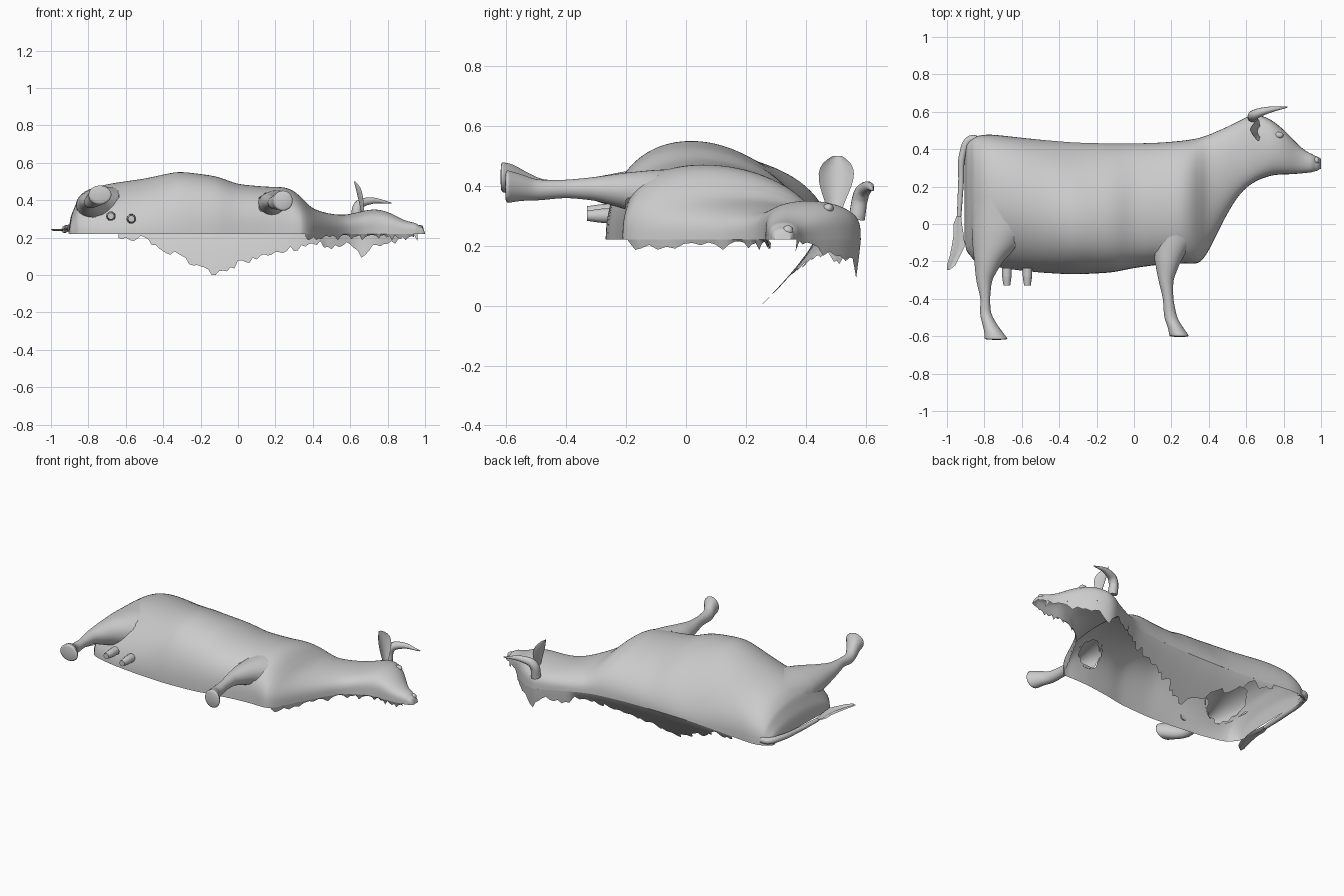
import bpy, bmesh, math, random
from mathutils import Vector

random.seed(4)
cube = bpy.data.objects.get("Cube")
if cube:
    bpy.data.objects.remove(cube)

hide = bpy.data.materials.new("pale_grey")
hide.use_nodes = True
grey = (0.6, 0.6, 0.6, 1)
hide.diffuse_color = grey
hide.node_tree.nodes["Principled BSDF"].inputs["Base Color"].default_value = grey


def finish(obj, levels=0):
    obj.data.materials.append(hide)
    for poly in obj.data.polygons:
        poly.use_smooth = True
    if levels:
        mod = obj.modifiers.new("smooth", "SUBSURF")
        mod.levels = mod.render_levels = levels
    return obj


def loft(name, rows, closed=False, cap=False, facing=None, levels=0, drop=None):
    """Skin a list of equal-length point rows, leaving out dropped faces."""
    bm = bmesh.new()
    rings = [[bm.verts.new(p) for p in row] for row in rows]
    count = len(rings[0])
    for a, b in zip(rings, rings[1:]):
        for i in range(count if closed else count - 1):
            j = (i + 1) % count
            bm.faces.new((a[i], a[j], b[j], b[i]))
    if cap:
        bm.faces.new(rings[0])
    bmesh.ops.recalc_face_normals(bm, faces=bm.faces)
    if facing:
        total = sum(f.normal.dot(Vector(facing)) * f.calc_area() for f in bm.faces)
        if total < 0:
            bmesh.ops.reverse_faces(bm, faces=bm.faces)
    if drop:
        hidden = [f for f in bm.faces if drop(f.calc_center_median())]
        bmesh.ops.delete(bm, geom=hidden, context="FACES")
    mesh = bpy.data.meshes.new(name)
    bm.to_mesh(mesh)
    bm.free()
    obj = bpy.data.objects.new(name, mesh)
    bpy.context.collection.objects.link(obj)
    return finish(obj, levels)


def sample(table, x):
    """Linear lookup of every column of a table sorted by its first column."""
    x = min(max(x, table[0][0]), table[-1][0])
    for a, b in zip(table, table[1:]):
        if x <= b[0]:
            k = (x - a[0]) / (b[0] - a[0])
            return [p + k * (q - p) for p, q in zip(a[1:], b[1:])]


def soft_sample(table, x, reach):
    """Lookup averaged over a short stretch, to round off the kinks."""
    reach = max(0, min(reach, x - table[0][0], table[-1][0] - x))
    picks = [sample(table, x + reach * k / 2) for k in range(-2, 3)]
    return [sum(column) / len(picks) for column in zip(*picks)]


def tube(name, path, radii):
    """Tapered round strand through the path points."""
    curve = bpy.data.curves.new(name, "CURVE")
    curve.dimensions = "3D"
    curve.bevel_depth = 1
    curve.bevel_resolution = 3
    curve.use_fill_caps = True
    spline = curve.splines.new("BEZIER")
    spline.bezier_points.add(len(path) - 1)
    for point, co, radius in zip(spline.bezier_points, path, radii):
        point.co = co
        point.radius = radius
        point.handle_left_type = point.handle_right_type = "AUTO"
    obj = bpy.data.objects.new(name, curve)
    bpy.context.collection.objects.link(obj)
    curve.materials.append(hide)


def ball(name, location, scale):
    bpy.ops.mesh.primitive_uv_sphere_add(segments=16, ring_count=10, location=location)
    obj = bpy.context.object
    obj.name = name
    obj.scale = scale
    finish(obj)


# Body outline: x, belly y, back y, crest z
BASE = 0.22
sections = [
    (-.905, -.1, .42, .24), (-.89, -.17, .45, .35), (-.85, -.2, .47, .42),
    (-.78, -.22, .48, .465), (-.68, -.24, .47, .49), (-.5, -.26, .45, .515),
    (-.32, -.27, .435, .555), (-.12, -.26, .43, .53), (0, -.235, .43, .485),
    (.15, -.215, .435, .472), (.26, -.21, .445, .47), (.33, -.215, .455, .43),
    (.37, -.2, .465, .375), (.42, -.1, .485, .345), (.5, .06, .52, .325),
    (.57, .17, .555, .32), (.64, .225, .59, .335), (.7, .25, .575, .35),
    (.76, .265, .54, .35), (.82, .265, .485, .33), (.89, .27, .41, .29),
    (.94, .275, .375, .28), (.98, .28, .365, .27), (1, .3, .345, .23)]
# Roundness along the body: x, crest position, belly power, back power
roundness = [(-.9, .5, .75, .75), (-.7, .52, 1.15, .8), (-.55, .48, 1.15, .95),
             (-.32, .4, 1.2, 1.3), (0, .4, .9, 1), (.26, .42, .8, .85),
             (.5, .5, .7, .7), (.65, .5, .5, .5), (.85, .5, .5, .5), (1, .5, .6, .6)]


def height(x, t):
    peak, belly, back = soft_sample(roundness, x, .06)
    crest = soft_sample(sections, x, .03)[2]
    skew = math.log(.5) / math.log(math.acos(1 - 2 * peak) / math.pi)
    s = t ** skew
    lift = max(0, math.sin(math.pi * s)) ** (belly if s < .5 else back)
    return BASE + (crest - BASE) * lift


def under_hide(p):
    """True where a point lies beneath the body surface."""
    low, high, crest = soft_sample(sections, p.x, .03)
    if not low < p.y < high:
        return False
    t = math.acos(1 - 2 * (p.y - low) / (high - low)) / math.pi
    return p.z < height(p.x, t) - .004


# Legs: y, x range, z range
legs = {
    "hind_leg": [
        (-.62, -.8, -.67, .38, .48), (-.58, -.8, -.7, .37, .475),
        (-.54, -.81, -.73, .36, .45), (-.48, -.825, -.765, .355, .42),
        (-.4, -.82, -.77, .365, .42), (-.3, -.845, -.76, .35, .43),
        (-.2, -.855, -.7, .31, .45), (-.12, -.865, -.62, .28, .465),
        (-.03, -.87, -.56, .27, .475), (.14, -.86, -.58, .26, .475)],
    "front_leg": [
        (-.605, .19, .3, .34, .455), (-.55, .18, .26, .35, .44),
        (-.5, .16, .23, .35, .42), (-.4, .155, .21, .36, .42),
        (-.3, .13, .21, .35, .43), (-.2, .11, .25, .32, .445),
        (-.1, .1, .31, .28, .455), (.06, .11, .34, .26, .46)]}


def inside_leg(p):
    for rows in legs.values():
        left, right, low, high = sample(rows, p.y)
        u = (2 * p.x - left - right) / (right - left)
        v = (2 * p.z - low - high) / (high - low)
        if p.y < rows[-1][0] and u * u + v * v < .75:
            return True
    return False


for name, rows in legs.items():
    stations = [rows[0][0]]
    for a, b in zip(rows, rows[1:]):
        stations += [a[0] + (b[0] - a[0]) * k / 4 for k in range(1, 5)]
    rings = []
    for y in stations:
        left, right, low, high = soft_sample(rows, y, .02)
        rings.append([((left + right) / 2 + (right - left) / 2 * math.cos(a), y,
                       (low + high) / 2 + (high - low) / 2 * math.sin(a))
                      for a in (math.tau * i / 20 for i in range(20))])
    loft(name, rings, closed=True, cap=True, levels=1, drop=under_hide)

# Body, neck and head: one open half shell
STEPS = 32
arches = []
for a, b in zip(sections, sections[1:]):
    for k in range(4):
        x = a[0] + (b[0] - a[0]) * k / 4
        low, high, crest = soft_sample(sections, x, .03)
        arches.append([(x, low + (high - low) * (1 - math.cos(math.pi * i / STEPS)) / 2,
                        height(x, i / STEPS)) for i in range(STEPS + 1)])
arches.append([(1, p[1], BASE) for p in arches[-1]])
loft("body_shell", arches, facing=(0, 0, 1), levels=1, drop=inside_leg)

# Ragged skin hanging past the spine and the top of the head
hem = [(-.64, .21), (-.5, .19), (-.4, .14), (-.3, .09), (-.13, 0), (0, .06),
       (.1, .08), (.2, .12), (.4, .17), (.5, .15), (.6, .17), (.65, .1),
       (.7, .14), (.8, .18), (.96, .2)]
columns = []
COUNT = 80
for i in range(COUNT + 1):
    x = -.64 + 1.6 * i / COUNT
    top = soft_sample(sections, x, .03)[1]
    low = max(0, sample(hem, x)[0] + random.uniform(-.02, .02))
    if abs(x + .13) < .011:
        low = 0
    curl = .18 if x < .45 else .03
    columns.append([(x, top - curl * (1 - z / BASE) ** 1.2, z)
                    for z in (BASE + (low - BASE) * k / 5 for k in range(6))])
loft("spine_flap", columns, facing=(0, 1, 0))

# Ragged skin along the brisket and throat
columns = []
for i in range(41):
    x = .36 + .58 * i / 40
    y = soft_sample(sections, x, .03)[0]
    columns.append([(x, y, BASE), (x, y + .01, BASE - random.uniform(.005, .035))])
loft("throat_flap", columns, facing=(0, -1, 0))

# Teats
for number, (x, z) in enumerate([(-.68, .315), (-.57, .3)]):
    tube(f"teat_{number + 1}", [(x, -.235, z), (x, -.28, z), (x, -.33, z)],
         [.026, .025, .018])

# Tail and its flat ragged tuft
tube("tail", [(-.84, .455, .25), (-.88, .45, .25), (-.915, .38, .25),
              (-.925, .22, .24), (-.935, .04, .24)], [.02, .02, .018, .015, .012])
rows = []
for y, left, right in [(.05, -.945, -.925), (0, -.965, -.92), (-.06, -.965, -.91),
                       (-.12, -.975, -.905), (-.17, -.985, -.93),
                       (-.22, -1, -.955), (-.245, -1, -.985)]:
    rows.append([(left + (right - left) * k / 4, y, .24 + .005 * math.sin(k * 2))
                 for k in range(5)])
loft("tail_tuft", rows, facing=(0, 0, 1))

# Cupped ear standing out from the head
rows = []
for t, half in [(0, .025), (.2, .032), (.45, .054), (.7, .062), (.88, .05), (1, .015)]:
    rows.append([(.665 - .045 * t + .5 * half * s * s, .495 + .01 * t + half * s,
                  .31 + .19 * t) for s in (k / 4 for k in range(-4, 5))])
loft("ear", rows, facing=(1, 0, 0), levels=1)

# Horn, eye and nostril
tube("horn", [(.635, .57, .29), (.645, .585, .37), (.7, .605, .395), (.82, .625, .385)],
     [.028, .027, .02, .003])
ball("eye", (.775, .475, .325), (.024, .018, .016))
ball("nostril", (.975, .34, .25), (.016, .018, .018))
